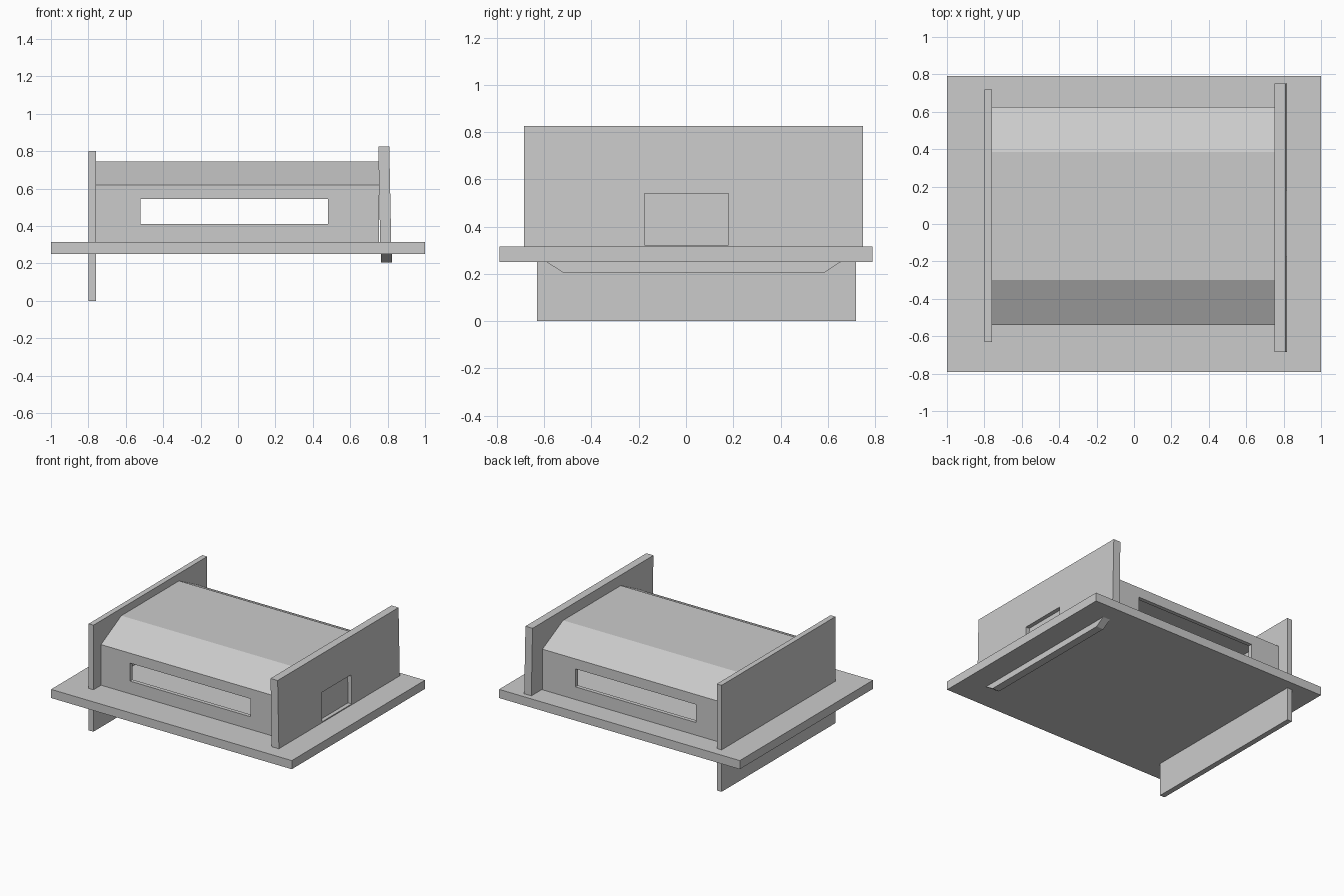
import bpy
import bmesh
from mathutils import Vector

default = bpy.data.objects.get("Cube")
if default:
    bpy.data.objects.remove(default, do_unlink=True)

grey = bpy.data.materials.new("plain grey")
grey.use_nodes = True
colour = (0.6, 0.6, 0.6, 1)
grey.diffuse_color = colour
grey.node_tree.nodes["Principled BSDF"].inputs["Base Color"].default_value = colour


def extrude_profile(name, profile, x0, x1, lean=0.0, lean_z=0.0):
    """Extrude a (y, z) outline along x; lean shifts x as z drops below lean_z."""
    bm = bmesh.new()
    face = bm.faces.new([bm.verts.new((x0, y, z)) for y, z in profile])
    result = bmesh.ops.extrude_face_region(bm, geom=[face])
    moved = [g for g in result["geom"] if isinstance(g, bmesh.types.BMVert)]
    bmesh.ops.translate(bm, verts=moved, vec=Vector((x1 - x0, 0, 0)))
    for v in bm.verts:
        v.co.x += (lean_z - v.co.z) * lean
    bmesh.ops.recalc_face_normals(bm, faces=bm.faces)
    mesh = bpy.data.meshes.new(name)
    bm.to_mesh(mesh)
    bm.free()
    mesh.materials.append(grey)
    obj = bpy.data.objects.new(name, mesh)
    bpy.context.collection.objects.link(obj)
    return obj


def box(name, x0, x1, y0, y1, z0, z1, **kw):
    return extrude_profile(name, [(y0, z0), (y1, z0), (y1, z1), (y0, z1)], x0, x1, **kw)


def cut(obj, cutter):
    cutter.hide_render = True
    mod = obj.modifiers.new("opening", "BOOLEAN")
    mod.operation = "DIFFERENCE"
    mod.solver = "EXACT"
    mod.object = cutter
    bpy.context.view_layer.objects.active = obj
    bpy.ops.object.modifier_apply(modifier=mod.name)
    bpy.data.objects.remove(cutter, do_unlink=True)


BASE_TOP, BASE_BOTTOM = 0.315, 0.25
LEAN, PLATE_TOP = 0.02, 0.825

# Base slab
box("base_slab", -1, 1, -0.79, 0.79, BASE_BOTTOM, BASE_TOP)

# Plain end plate, reaching below the base
box("right_end_plate", -0.80, -0.76, -0.63, 0.72, 0, 0.80)

# Slightly leaning end plate with a doorway
plate = box("left_end_plate", 0.75, 0.809, -0.685, 0.75, BASE_TOP - 0.03, PLATE_TOP,
            lean=LEAN, lean_z=PLATE_TOP)
cut(plate, box("doorway_cutter", 0.6, 1.0, -0.175, 0.18, 0.322, 0.54))

# Chamfered runner under the base, in line with the leaning plate
extrude_profile("runner", [(-0.62, 0.27), (-0.52, 0.205), (0.585, 0.205), (0.685, 0.27)],
                0.752, 0.811, lean=LEAN, lean_z=PLATE_TOP)

# Pair of doors set back in the doorway
for name, y0, y1 in (("front_door", -0.175, 0.0), ("back_door", 0.0, 0.18)):
    box(name, 0.752, 0.779, y0, y1, 0.322, 0.54, lean=LEAN, lean_z=PLATE_TOP)

# Hollow housing: two mirrored half shells meeting on the roof centre line
SEAM = 0.043
half = [(0.583, BASE_TOP), (0.583, 0.62), (0.342, 0.745), (0, 0.745),
        (0, 0.715), (0.335, 0.715), (0.553, 0.602), (0.553, BASE_TOP)]
for name, side in (("front_housing", -1), ("back_housing", 1)):
    shell = extrude_profile(name, [(SEAM + side * y, z) for y, z in half], -0.76, 0.755)
    wall = SEAM + side * 0.57
    cut(shell, box("window_cutter", -0.52, 0.48, wall - 0.1, wall + 0.1, 0.41, 0.545))
